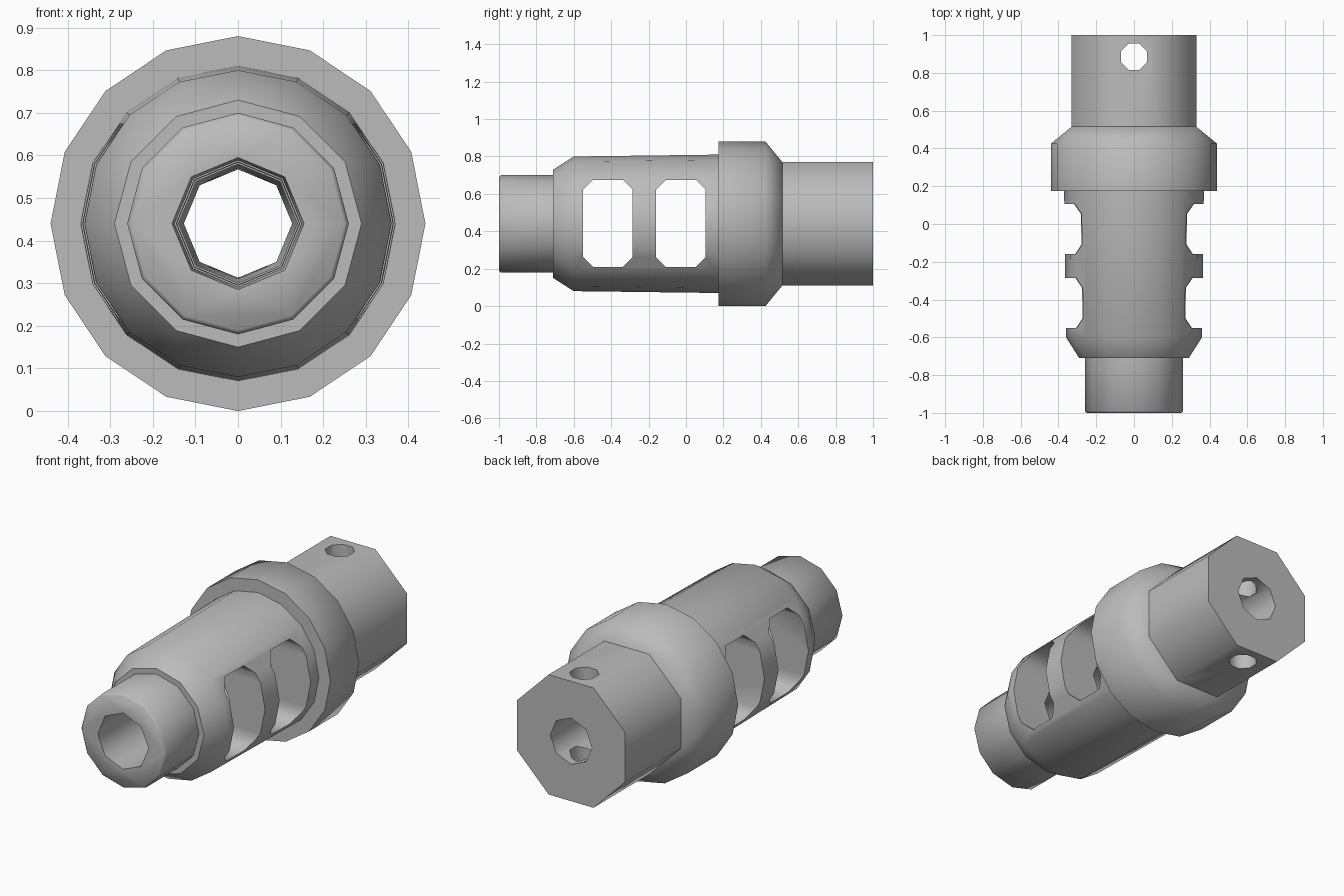
import bpy, bmesh
from math import pi, sin, cos, radians
from mathutils import Matrix

cube = bpy.data.objects.get("Cube")
if cube:
    bpy.data.objects.remove(cube, do_unlink=True)

CZ = 0.44  # height of the long axis

metal = bpy.data.materials.new("grey_metal")
metal.use_nodes = True
colour = (0.5, 0.5, 0.5, 1)
metal.diffuse_color = colour
metal.node_tree.nodes["Principled BSDF"].inputs["Base Color"].default_value = colour


def ring(y, r, n, turn=0.0):
    """Points of a regular polygon around the long axis, first corner on top."""
    return [(r * sin(2 * pi * i / n + turn), y, CZ + r * cos(2 * pi * i / n + turn))
            for i in range(n)]


def hull(name, points):
    """Convex solid around the given points."""
    bm = bmesh.new()
    for p in points:
        bm.verts.new(p)
    bmesh.ops.convex_hull(bm, input=bm.verts[:])
    bmesh.ops.dissolve_limit(bm, angle_limit=radians(0.5),
                             verts=bm.verts[:], edges=bm.edges[:])
    bmesh.ops.recalc_face_normals(bm, faces=bm.faces[:])
    mesh = bpy.data.meshes.new(name)
    bm.to_mesh(mesh)
    bm.free()
    mesh.materials.append(metal)
    obj = bpy.data.objects.new(name, mesh)
    bpy.context.collection.objects.link(obj)
    return obj


def port_points(y0, y1, z0, z1, c):
    """Chamfered rectangle swept right through the sides."""
    outline = [(y0 + c, z0), (y1 - c, z0), (y1, z0 + c), (y1, z1 - c),
               (y1 - c, z1), (y0 + c, z1), (y0, z1 - c), (y0, z0 + c)]
    return [(x, y, z) for x in (-0.6, 0.6) for y, z in outline]


# Solid parts along the axis
BLOCK_R = 0.33 / cos(pi / 8)
tip = hull("front_tip", ring(-1, 0.25, 12) + ring(-0.99, 0.26, 12) + ring(-0.7, 0.26, 12))
body = hull("vented_body", ring(-0.71, 0.29, 12) + ring(-0.6, 0.36, 16) + ring(0.18, 0.37, 16))
collar = hull("collar", ring(0.175, 0.44, 16) + ring(0.425, 0.44, 16)
              + ring(0.515, BLOCK_R, 8, pi / 8))
block = hull("rear_block", ring(0.515, BLOCK_R, 8, pi / 8) + ring(1, BLOCK_R, 8, pi / 8))

# Cutters: tapered bore, two side ports, vertical pin hole
bore = hull("bore_cutter", ring(-1.01, 0.155, 8) + ring(1.01, 0.127, 8))
ports = [hull("port_cutter", port_points(y, y + 0.265, 0.21, 0.675, 0.052))
         for y in (-0.55, -0.16)]
pin = hull("pin_cutter", [(0.075 * cos(a), 0.885 + 0.075 * sin(a), z)
                          for z in (-0.1, 1.0)
                          for a in [pi / 8 + pi / 4 * i for i in range(8)]])

cuts = {tip: [bore], body: [bore] + ports, collar: [bore], block: [bore, pin]}
for obj, tools in cuts.items():
    bpy.ops.object.select_all(action="DESELECT")
    obj.select_set(True)
    bpy.context.view_layer.objects.active = obj
    for tool in tools:
        mod = obj.modifiers.new("cut", "BOOLEAN")
        mod.operation = "DIFFERENCE"
        mod.solver = "EXACT"
        mod.object = tool
        bpy.ops.object.modifier_apply(modifier=mod.name)
    bpy.ops.object.shade_smooth_by_angle(angle=radians(46))

for tool in [bore, pin] + ports:
    bpy.data.objects.remove(tool, do_unlink=True)
